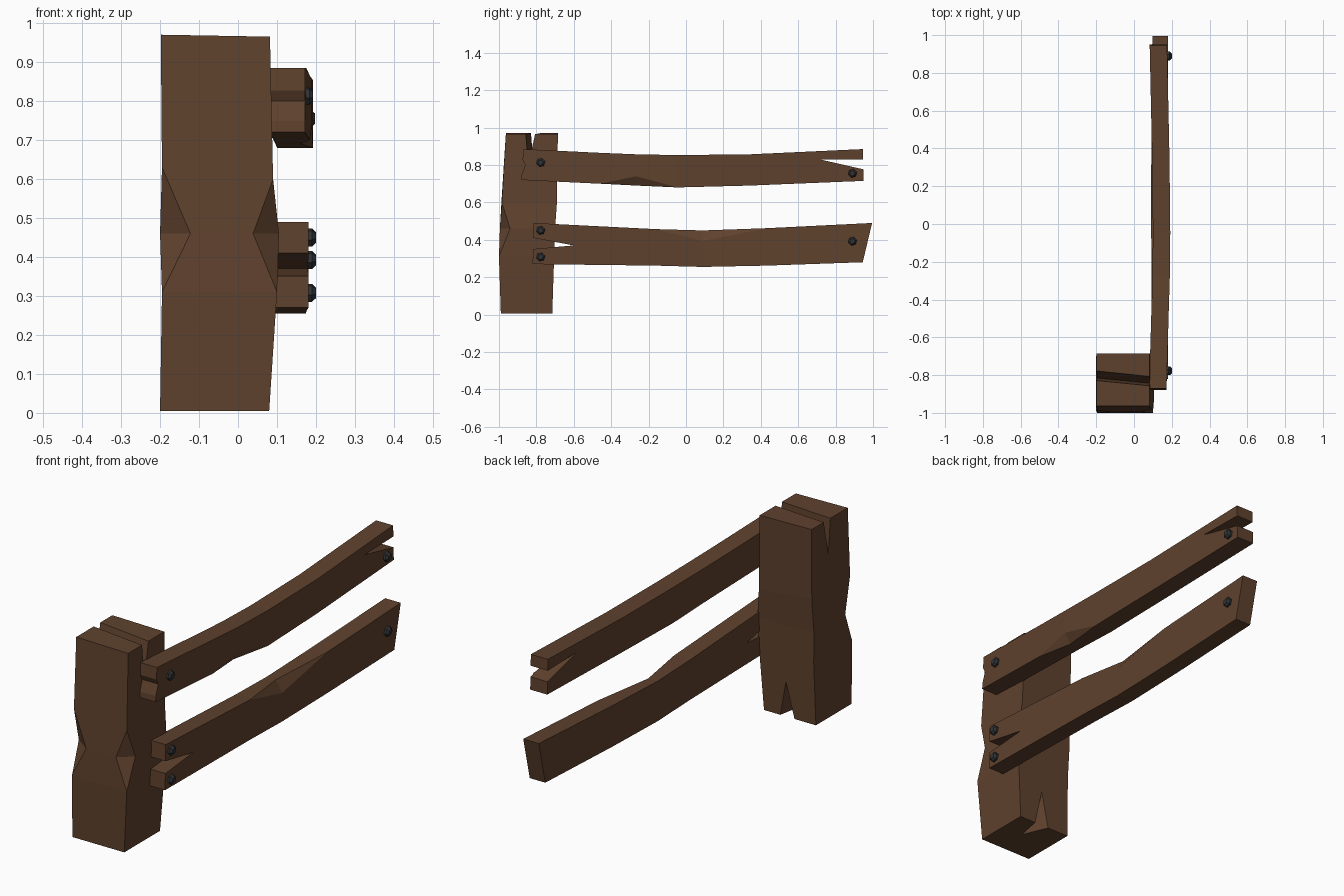
import bpy, bmesh, math
from mathutils import Vector

if "Cube" in bpy.data.objects:
    bpy.data.objects.remove(bpy.data.objects["Cube"], do_unlink=True)


def material(name, color):
    m = bpy.data.materials.new(name)
    m.use_nodes = True
    m.diffuse_color = (*color, 1)
    m.node_tree.nodes["Principled BSDF"].inputs["Base Color"].default_value = (*color, 1)
    return m


wood = material("brown wood", (0.115, 0.054, 0.027))
iron = material("dark iron", (0.03, 0.033, 0.036))


def loft(name, rings, mat):
    """Skin closed rings into a solid; coincident points collapse into triangles."""
    bm = bmesh.new()
    rows = [[bm.verts.new(p) for p in ring] for ring in rings]
    n = len(rows[0])
    for a, b in zip(rows, rows[1:]):
        for i in range(n):
            j = (i + 1) % n
            bm.faces.new((a[i], a[j], b[j], b[i]))
    bm.faces.new(rows[0])
    bm.faces.new(rows[-1])
    bmesh.ops.remove_doubles(bm, verts=bm.verts, dist=0.0002)
    bmesh.ops.recalc_face_normals(bm, faces=bm.faces)
    mesh = bpy.data.meshes.new(name)
    bm.to_mesh(mesh)
    bm.free()
    mesh.materials.append(mat)
    ob = bpy.data.objects.new(name, mesh)
    bpy.context.scene.collection.objects.link(ob)
    return ob


def carve(ob, rings):
    """Subtract a lofted wedge from a part."""
    cutter = loft("cutter", rings, wood)
    cutter.hide_render = True
    mod = ob.modifiers.new("split", "BOOLEAN")
    mod.operation, mod.solver, mod.object = "DIFFERENCE", "EXACT", cutter
    bpy.context.view_layer.objects.active = ob
    bpy.ops.object.modifier_apply(modifier=mod.name)
    bpy.data.objects.remove(cutter, do_unlink=True)


def wedge(triangle, x0=-0.4, x1=0.4, shift=0):
    """Triangular prism along x from a y-z triangle."""
    return [[(x0, y, z) for y, z in triangle], [(x1, y + shift, z) for y, z in triangle]]


# Post: the two front corners are chipped at the waist
def post_ring(z, x0, x1, y0, y1, chip=0, drop=0):
    depth = 0.7 * chip
    return [(x0, y0 + depth, z), (x0 + chip, y0, z), (x1 - 0.85 * chip, y0, z - drop),
            (x1, y0 + depth, z - drop), (x1, y1, z - drop), (x0, y1, z)]


post = loft("post", [
    post_ring(0.005, -0.2, 0.08, -0.99, -0.715),
    post_ring(0.31, -0.195, 0.1, -1.0, -0.705),
    post_ring(0.46, -0.2, 0.105, -0.995, -0.7, chip=0.078),
    post_ring(0.63, -0.195, 0.09, -0.985, -0.69, drop=0.03),
    post_ring(0.97, -0.198, 0.082, -0.963, -0.685, drop=0.005)], wood)

# Split across the post top, and a tapering crack at the back of its foot
carve(post, wedge([(-0.83, 1.05), (-0.755, 1.05), (-0.81, 0.8)], -0.25, 0.15, -0.04))
back = -0.67
carve(post, [[(0.005, back, -0.02), (-0.11, back, -0.02), (-0.045, back, 0.23)],
             [(-0.03, -0.86, -0.02)] * 3])


# Rails: one long edge of each is chipped near the middle
def rail(name, stations, thick, chip, on_top):
    """Stations are (y top, z top, y bottom, z bottom, inner x, chipped)."""
    rings = []
    for yt, zt, yb, zb, x, chipped in stations:
        c = chip if chipped else 0
        inset = 0.6 * c
        xo = x + thick
        if on_top:
            ring = [(x, yb, zb), (xo, yb, zb), (xo, yt, zt - c), (xo - inset, yt, zt), (x, yt, zt)]
        else:
            ring = [(x, yt, zt), (xo, yt, zt), (xo, yb, zb + c), (xo - inset, yb, zb), (x, yb, zb)]
        rings.append(ring)
    return loft(name, rings, wood)


upper = rail("upper_rail", [
    (-0.87, 0.885, -0.88, 0.72, 0.08, 0),
    (-0.46, 0.865, -0.46, 0.7, 0.092, 0),
    (-0.265, 0.857, -0.265, 0.69, 0.098, 1),
    (-0.045, 0.853, -0.045, 0.68, 0.1, 0),
    (0.34, 0.857, 0.34, 0.69, 0.096, 0),
    (0.945, 0.885, 0.95, 0.715, 0.083, 0)], 0.092, 0.05, False)
carve(upper, wedge([(1.0, 0.83), (1.0, 0.765), (0.715, 0.83)]))
carve(upper, wedge([(-0.89, 0.86), (-0.885, 0.73), (-0.86, 0.8)]))

lower = rail("lower_rail", [
    (-0.815, 0.49, -0.82, 0.27, 0.097, 0),
    (-0.16, 0.457, -0.16, 0.262, 0.092, 0),
    (0.09, 0.45, 0.09, 0.255, 0.09, 1),
    (0.43, 0.462, 0.43, 0.262, 0.092, 0),
    (0.995, 0.49, 0.945, 0.28, 0.097, 0)], 0.084, 0.056, True)
carve(lower, wedge([(-0.86, 0.418), (-0.86, 0.347), (-0.6, 0.37)]))


# Hexagonal bolt heads on the outer faces of the rails
def bolt(name, x, y, z):
    rings = []
    for dx, r in ((-0.015, 0.024), (0.01, 0.024), (0.02, 0.014)):
        rings.append([(x + dx, y + r * math.cos(a), z + r * math.sin(a))
                      for a in (math.tau * i / 6 + 0.25 for i in range(6))])
    loft(name, rings, iron)


bolt("upper_front_bolt", 0.173, -0.777, 0.813)
bolt("upper_back_bolt", 0.177, 0.89, 0.755)
bolt("lower_front_bolt_high", 0.18, -0.777, 0.45)
bolt("lower_front_bolt_low", 0.18, -0.777, 0.308)
bolt("lower_back_bolt", 0.18, 0.89, 0.392)
